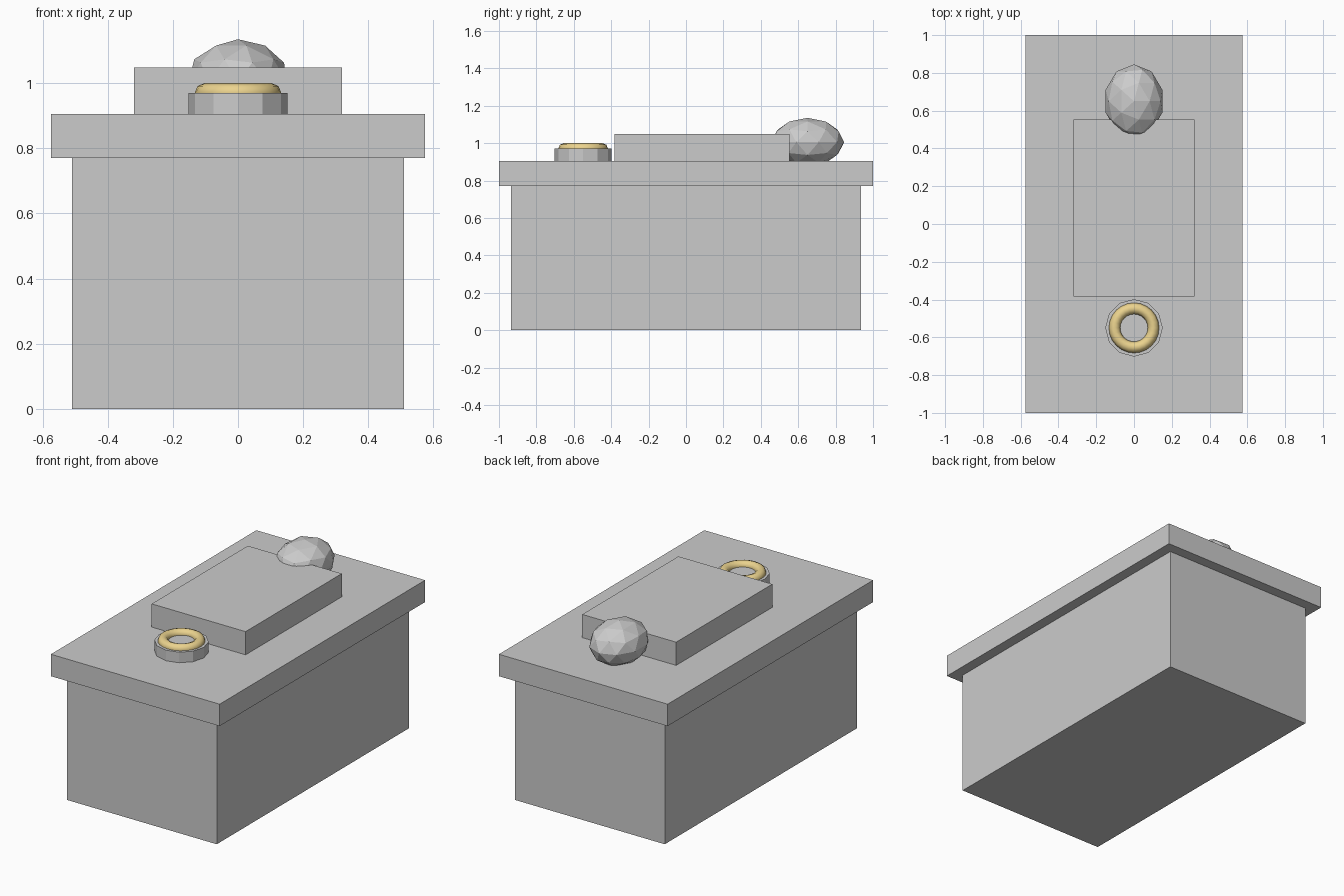
import bpy

if "Cube" in bpy.data.objects:
    bpy.data.objects.remove(bpy.data.objects["Cube"])


def box(name, x, y0, y1, z0, z1):
    """Box symmetric in x, given by its half width and its y and z limits."""
    bpy.ops.mesh.primitive_cube_add(size=1, location=(0, (y0 + y1) / 2, (z0 + z1) / 2))
    ob = bpy.context.object
    ob.name = name
    ob.scale = (2 * x, y1 - y0, z1 - z0)
    bpy.ops.object.transform_apply(location=False, rotation=False, scale=True)
    return ob


# Main block, overhanging lid and raised panel
box("base_block", 0.51, -0.935, 0.935, 0.0, 0.77)
box("lid_slab", 0.575, -1.0, 1.0, 0.77, 0.905)
box("raised_panel", 0.32, -0.383, 0.553, 0.905, 1.048)

# Twelve-sided cup at the front
bpy.ops.mesh.primitive_cylinder_add(vertices=12, radius=0.152, depth=0.065,
                                    location=(0, -0.55, 0.9375))
bpy.context.object.name = "cup"

# Golden rim on the cup
bpy.ops.mesh.primitive_torus_add(major_radius=0.103, minor_radius=0.03,
                                 major_segments=24, minor_segments=8,
                                 location=(0, -0.55, 0.97))
rim = bpy.context.object
rim.name = "cup_rim"
bpy.ops.object.shade_smooth()
gold = bpy.data.materials.new("gold")
gold.diffuse_color = (0.83, 0.65, 0.27, 1)
gold.use_nodes = True
gold.node_tree.nodes["Principled BSDF"].inputs["Base Color"].default_value = gold.diffuse_color
rim.data.materials.append(gold)

# Faceted rounded stone at the back, sunk into lid and panel
bpy.ops.mesh.primitive_ico_sphere_add(subdivisions=2, radius=1, location=(0, 0.65, 1.005))
stone = bpy.context.object
stone.name = "stone"
stone.scale = (0.158, 0.195, 0.13)
bpy.ops.object.transform_apply(location=False, rotation=False, scale=True)
